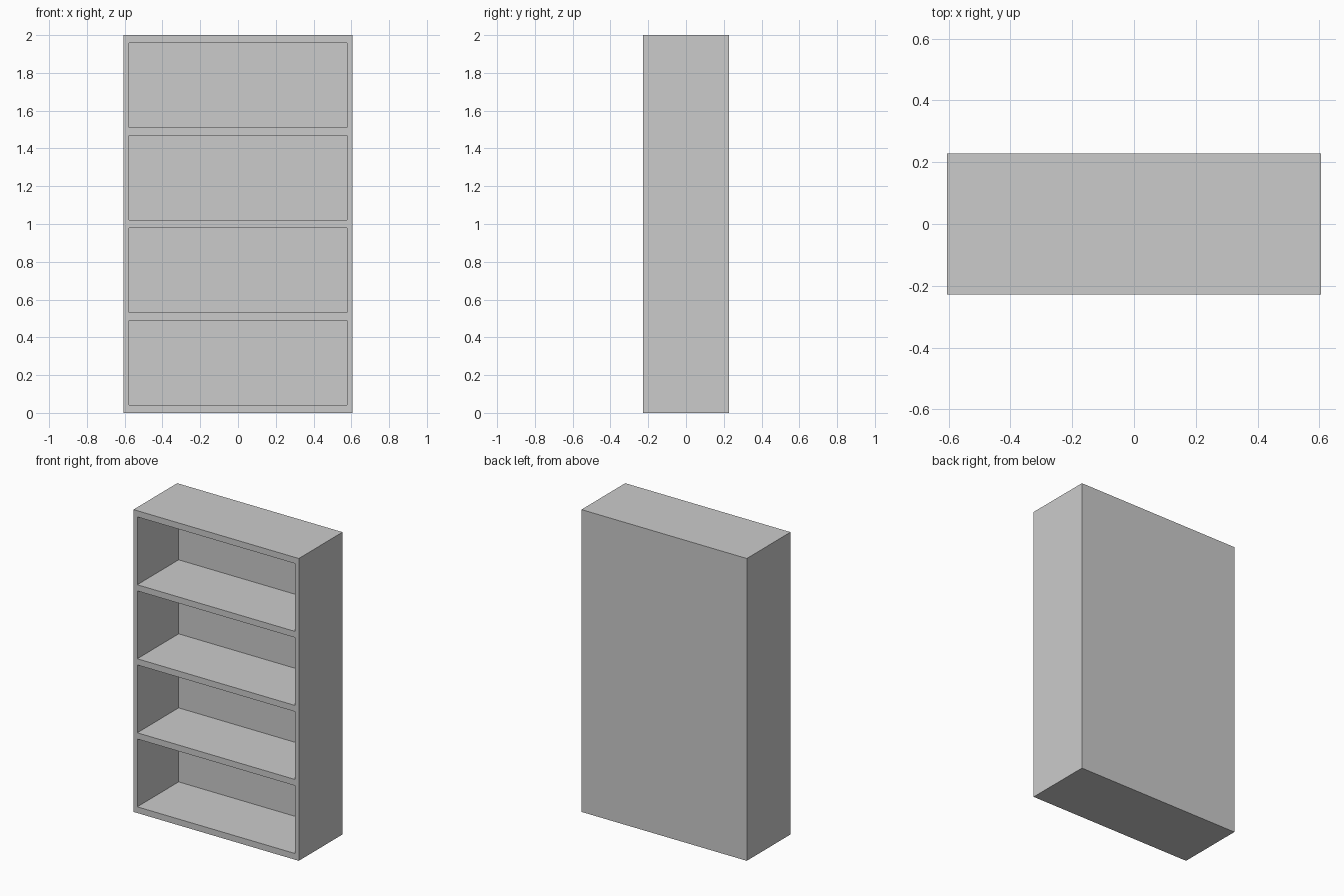
import bpy, bmesh
from mathutils import Vector

if "Cube" in bpy.data.objects:
    bpy.data.objects.remove(bpy.data.objects["Cube"])

W, D, H = 1.21, 0.457, 2.0      # overall size
SIDE, BACK, BOARD = 0.028, 0.025, 0.041
BAYS = 4
BAY_H = (H - BOARD * (BAYS + 1)) / BAYS

bm = bmesh.new()

# Solid carcass block
bmesh.ops.create_cube(bm, size=1)
for v in bm.verts:
    v.co = Vector((v.co.x * W, v.co.y * D, (v.co.z + 0.5) * H))


def cut(co, no):
    geom = bm.verts[:] + bm.edges[:] + bm.faces[:]
    bmesh.ops.bisect_plane(bm, geom=geom, plane_co=co, plane_no=no)


# Cut lines along the side panels and shelves
for s in (-1, 1):
    cut((s * (W / 2 - SIDE), 0, 0), (1, 0, 0))
bays = [BOARD + i * (BAY_H + BOARD) for i in range(BAYS)]
for z in bays:
    cut((0, 0, z), (0, 0, 1))
    cut((0, 0, z + BAY_H), (0, 0, 1))

# Push each bay opening back to leave only the back panel
bm.normal_update()
openings = []
for f in bm.faces:
    c = f.calc_center_median()
    if f.normal.y < -0.9 and abs(c.x) < 0.1 and any(z < c.z < z + BAY_H for z in bays):
        openings.append(f)
for f in openings:
    new = bmesh.ops.extrude_discrete_faces(bm, faces=[f])["faces"]
    bmesh.ops.translate(bm, verts=new[0].verts[:], vec=(0, D - BACK, 0))

# Merge the leftover coplanar cut lines
bmesh.ops.dissolve_limit(bm, angle_limit=0.01, verts=bm.verts[:], edges=bm.edges[:])
bmesh.ops.recalc_face_normals(bm, faces=bm.faces[:])

# Open bookcase with four bays
mesh = bpy.data.meshes.new("bookcase")
bm.to_mesh(mesh)
bm.free()
bpy.context.collection.objects.link(bpy.data.objects.new("bookcase", mesh))
